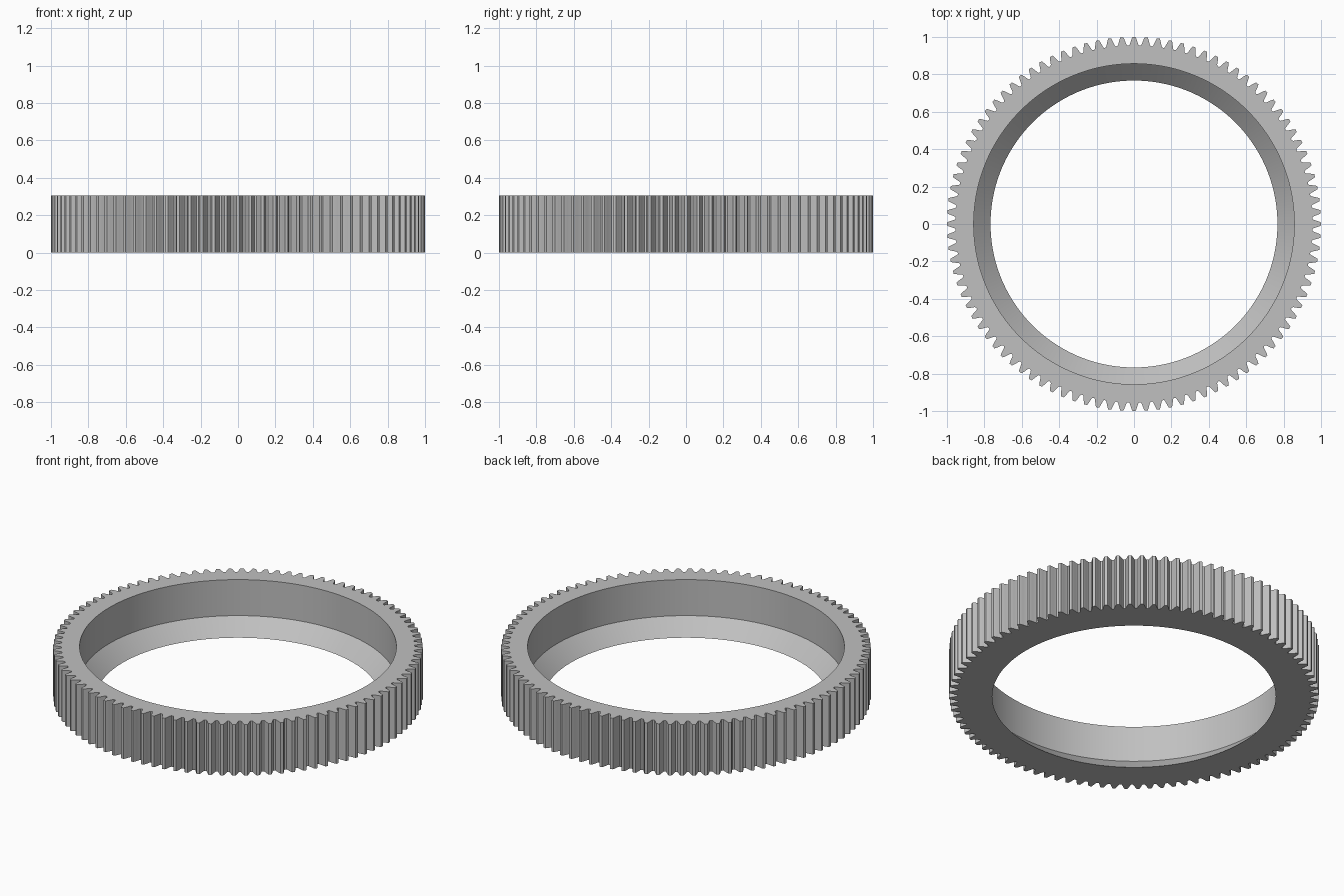
import bpy
import bmesh
from math import cos, sin, tau, radians

cube = bpy.data.objects.get("Cube")
if cube:
    bpy.data.objects.remove(cube, do_unlink=True)

TEETH = 96
HEIGHT = 0.305
BORE_TOP = 0.857      # upper, wider bore
BORE_BOTTOM = 0.767   # lower lip of the conical seat
SEAT_Z = 0.09

# Half tooth: (fraction of the pitch from the tooth centre, radius)
half_tooth = [(0.12, 1.0), (0.18, 0.992), (0.25, 0.98), (0.34, 0.963), (0.41, 0.955)]
tooth = [(-f, r) for f, r in reversed(half_tooth)] + half_tooth

# Full toothed outline as (angle, radius)
outline = [((i + f) * tau / TEETH, r) for i in range(TEETH) for f, r in tooth]


def make_loop(bm, z, radius=None):
    """Closed loop of vertices, toothed unless a plain radius is given."""
    return [bm.verts.new(((radius or r) * cos(a), (radius or r) * sin(a), z))
            for a, r in outline]


# Ring cross-section swept around: teeth, top face, bore, conical seat, base
bm = bmesh.new()
loops = [
    make_loop(bm, 0),
    make_loop(bm, HEIGHT),
    make_loop(bm, HEIGHT, BORE_TOP),
    make_loop(bm, SEAT_Z, BORE_TOP),
    make_loop(bm, 0, BORE_BOTTOM),
]
count = len(outline)
for lower, upper in zip(loops, loops[1:] + loops[:1]):
    for i in range(count):
        j = (i + 1) % count
        bm.faces.new((lower[i], lower[j], upper[j], upper[i]))
bmesh.ops.recalc_face_normals(bm, faces=bm.faces)

mesh = bpy.data.meshes.new("gear_ring")
bm.to_mesh(mesh)
bm.free()
gear = bpy.data.objects.new("gear_ring", mesh)
bpy.context.collection.objects.link(gear)

# Plain grey metal
grey = bpy.data.materials.new("grey_metal")
grey.use_nodes = True
colour = (0.53, 0.53, 0.53, 1)
grey.diffuse_color = colour
grey.node_tree.nodes["Principled BSDF"].inputs["Base Color"].default_value = colour
mesh.materials.append(grey)

# Smooth bore with crisp tooth and rim edges
bpy.ops.object.select_all(action="DESELECT")
gear.select_set(True)
bpy.context.view_layer.objects.active = gear
bpy.ops.object.shade_smooth_by_angle(angle=radians(25))
